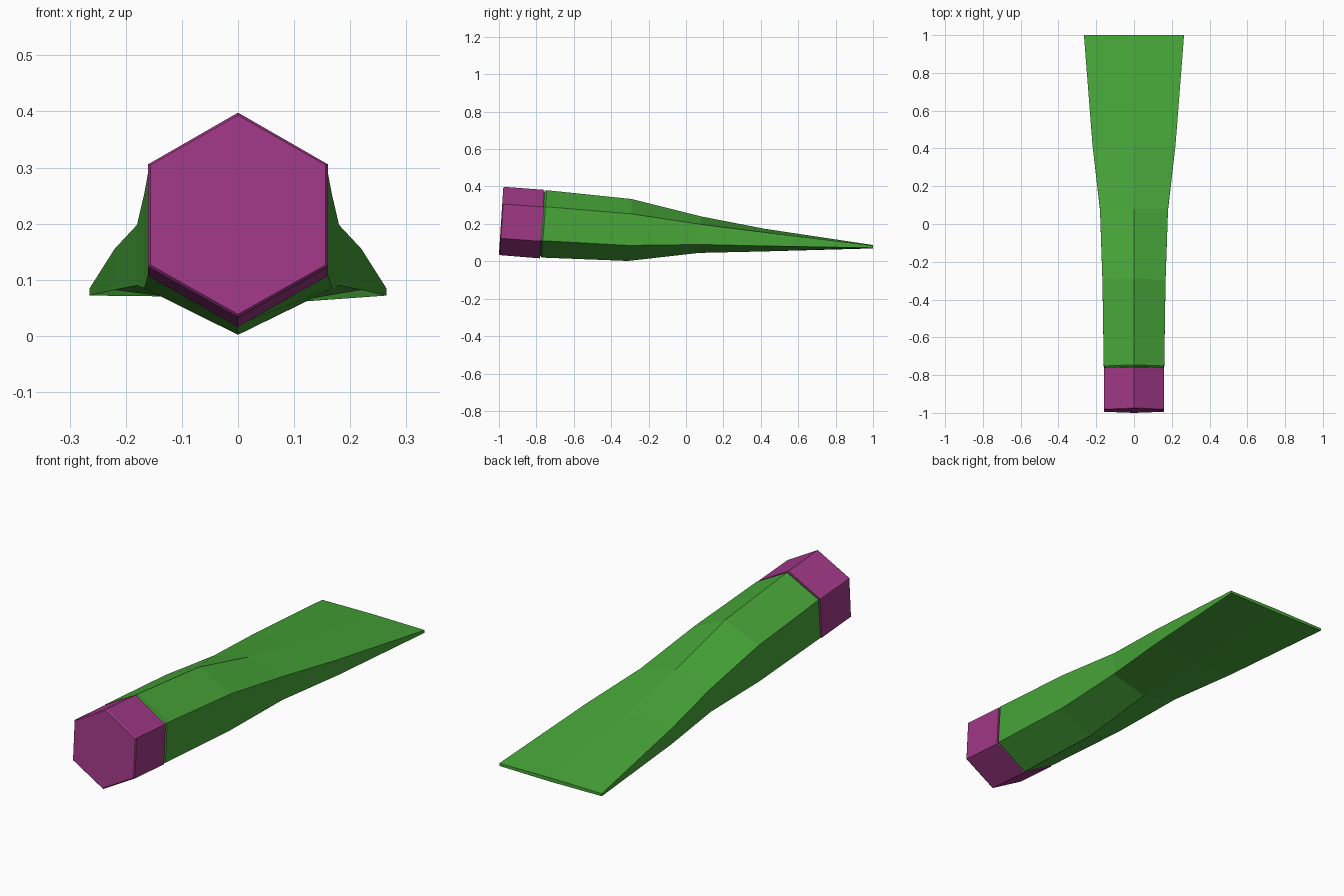
import bpy
import bmesh

cube = bpy.data.objects.get("Cube")
if cube:
    bpy.data.objects.remove(cube, do_unlink=True)


def make_material(name, color):
    mat = bpy.data.materials.new(name)
    mat.use_nodes = True
    mat.diffuse_color = color
    mat.node_tree.nodes["Principled BSDF"].inputs["Base Color"].default_value = color
    return mat


green = make_material("green", (0.063, 0.38, 0.04, 1))
magenta = make_material("magenta", (0.35, 0.04, 0.24, 1))


def section(y_low, y_high, half_width, bottom, lower, upper, top, scale=1.0):
    """Six-sided ring, leaning from y_low at its bottom to y_high at its top."""
    outline = [(0, bottom), (half_width, lower), (half_width, upper),
               (0, top), (-half_width, upper), (-half_width, lower)]
    mid = (bottom + top) / 2
    ring = []
    for x, z in outline:
        t = (z - bottom) / (top - bottom)
        ring.append((x * scale, y_low + (y_high - y_low) * t, mid + (z - mid) * scale))
    return ring


def loft(name, sections, mat):
    """Join rings in order and close both ends."""
    bm = bmesh.new()
    rings = [[bm.verts.new(p) for p in section(*s)] for s in sections]
    for a, b in zip(rings, rings[1:]):
        for i in range(len(a)):
            j = (i + 1) % len(a)
            bm.faces.new((a[i], a[j], b[j], b[i]))
    bm.faces.new(rings[0])
    bm.faces.new(rings[-1])
    bmesh.ops.recalc_face_normals(bm, faces=bm.faces)
    mesh = bpy.data.meshes.new(name)
    bm.to_mesh(mesh)
    bm.free()
    mesh.materials.append(mat)
    obj = bpy.data.objects.new(name, mesh)
    bpy.context.collection.objects.link(obj)
    return obj


# Hexagonal tube squeezed flat into a wide crimped tail, with a neck at the front
loft("tube_body", [
    (-0.80, -0.77, 0.16, 0.02, 0.11, 0.295, 0.38, 0.95),
    (-0.778, -0.755, 0.16, 0.02, 0.11, 0.295, 0.38, 0.95),
    (-0.772, -0.745, 0.16, 0.02, 0.11, 0.292, 0.38),
    (-0.31, -0.29, 0.167, 0.002, 0.085, 0.254, 0.333),
    (0.07, 0.08, 0.18, 0.045, 0.09, 0.198, 0.24),
    (0.42, 0.42, 0.22, 0.053, 0.082, 0.155, 0.174),
    (1.0, 1.0, 0.265, 0.069, 0.072, 0.084, 0.087),
], green)

# Screw cap with a small chamfer around its front face
loft("cap", [
    (-1.0, -0.977, 0.16, 0.034, 0.124, 0.307, 0.398, 0.975),
    (-0.995, -0.971, 0.16, 0.033, 0.123, 0.306, 0.398),
    (-0.781, -0.757, 0.16, 0.016, 0.107, 0.291, 0.382),
], magenta)
